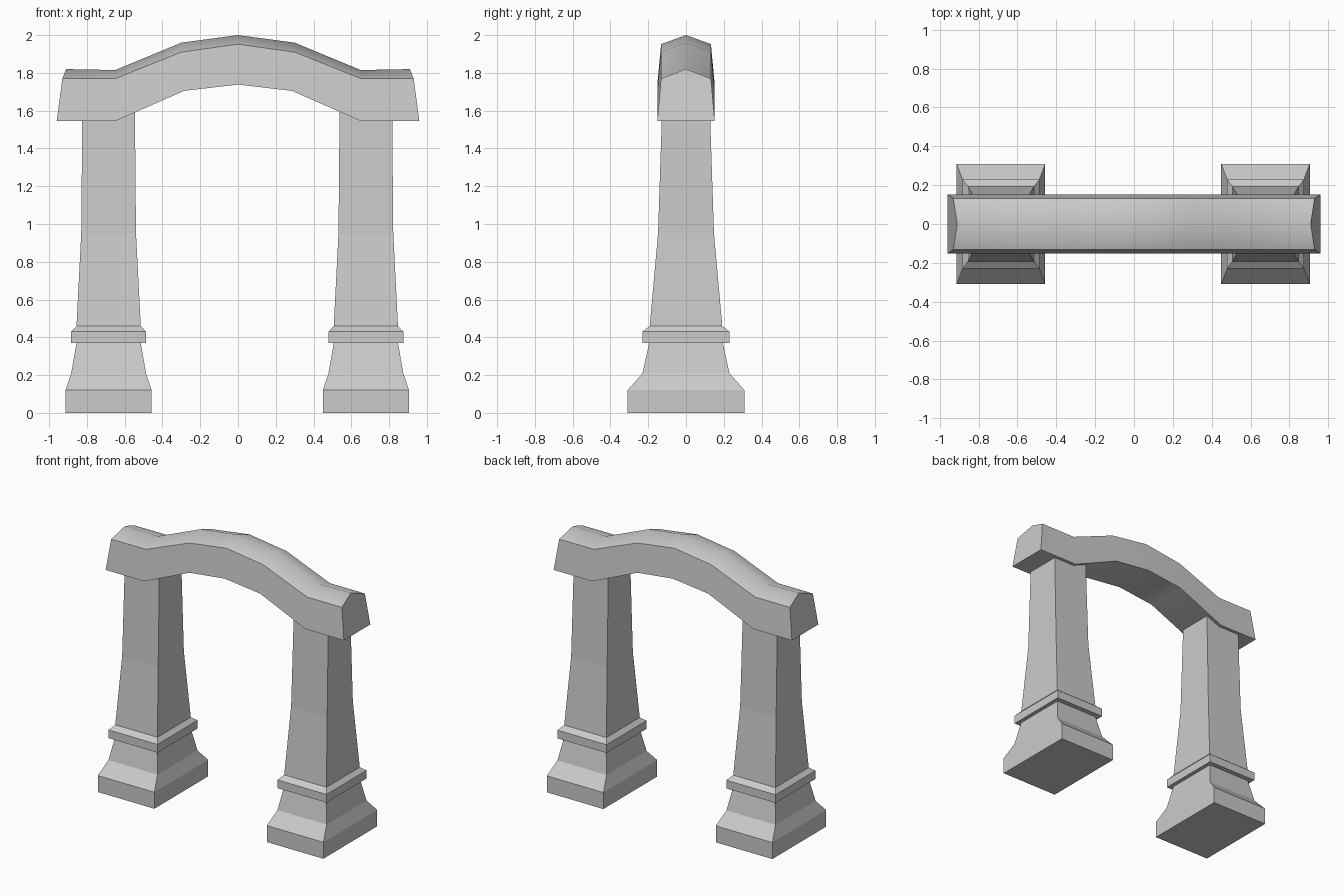
import bpy
import bmesh
import math

cube = bpy.data.objects.get("Cube")
if cube:
    bpy.data.objects.remove(cube, do_unlink=True)

stone = bpy.data.materials.new("grey_stone")
stone.use_nodes = True
colour = (0.6, 0.6, 0.6, 1)
stone.diffuse_color = colour
stone.node_tree.nodes["Principled BSDF"].inputs["Base Color"].default_value = colour


def loft(name, rings):
    """Skin a row of closed rings and cap both ends."""
    bm = bmesh.new()
    loops = [[bm.verts.new(p) for p in ring] for ring in rings]
    for a, b in zip(loops, loops[1:]):
        for i in range(len(a)):
            j = (i + 1) % len(a)
            bm.faces.new((a[i], a[j], b[j], b[i]))
    bm.faces.new(loops[0])
    bm.faces.new(loops[-1])
    bmesh.ops.recalc_face_normals(bm, faces=bm.faces)
    mesh = bpy.data.meshes.new(name)
    bm.to_mesh(mesh)
    bm.free()
    mesh.materials.append(stone)
    obj = bpy.data.objects.new(name, mesh)
    bpy.context.collection.objects.link(obj)
    return obj


def smooth(obj, degrees):
    bpy.ops.object.select_all(action='DESELECT')
    obj.select_set(True)
    bpy.context.view_layer.objects.active = obj
    bpy.ops.object.shade_smooth_by_angle(angle=math.radians(degrees))


# Pillars: plinth, moulding and tapering shaft as (height, half width, half depth)
profile = [(0, .228, .31), (.12, .228, .31), (.21, .198, .23), (.37, .17, .195),
           (.37, .198, .23), (.43, .198, .23), (.46, .17, .192),
           (.95, .145, .148), (1.62, .139, .126)]
corners = [(-1, -1), (1, -1), (1, 1), (-1, 1)]
for name, x in (("right_pillar", -.685), ("left_pillar", .677)):
    loft(name, [[(x + sx * w, sy * d, z) for sx, sy in corners]
                for z, w, d in profile])

# Arched lintel: half of the span as (x, z) pairs for underside, eave and ridge
half = [((.96, 1.545), (.93, 1.77), (.91, 1.82)),
        ((.65, 1.545), (.65, 1.77), (.65, 1.815)),
        ((.285, 1.705), (.30, 1.91), (.30, 1.96)),
        ((0, 1.738), (0, 1.952), (0, 2.0))]


def section(points, side):
    (bx, bz), (ex, ez), (rx, rz) = points
    return [(side * bx, -.152, bz), (side * ex, -.132, ez), (side * rx, 0, rz),
            (side * ex, .132, ez), (side * bx, .152, bz)]


rings = [section(p, -1) for p in half] + [section(p, 1) for p in reversed(half[:-1])]
smooth(loft("arched_lintel", rings), 46)
